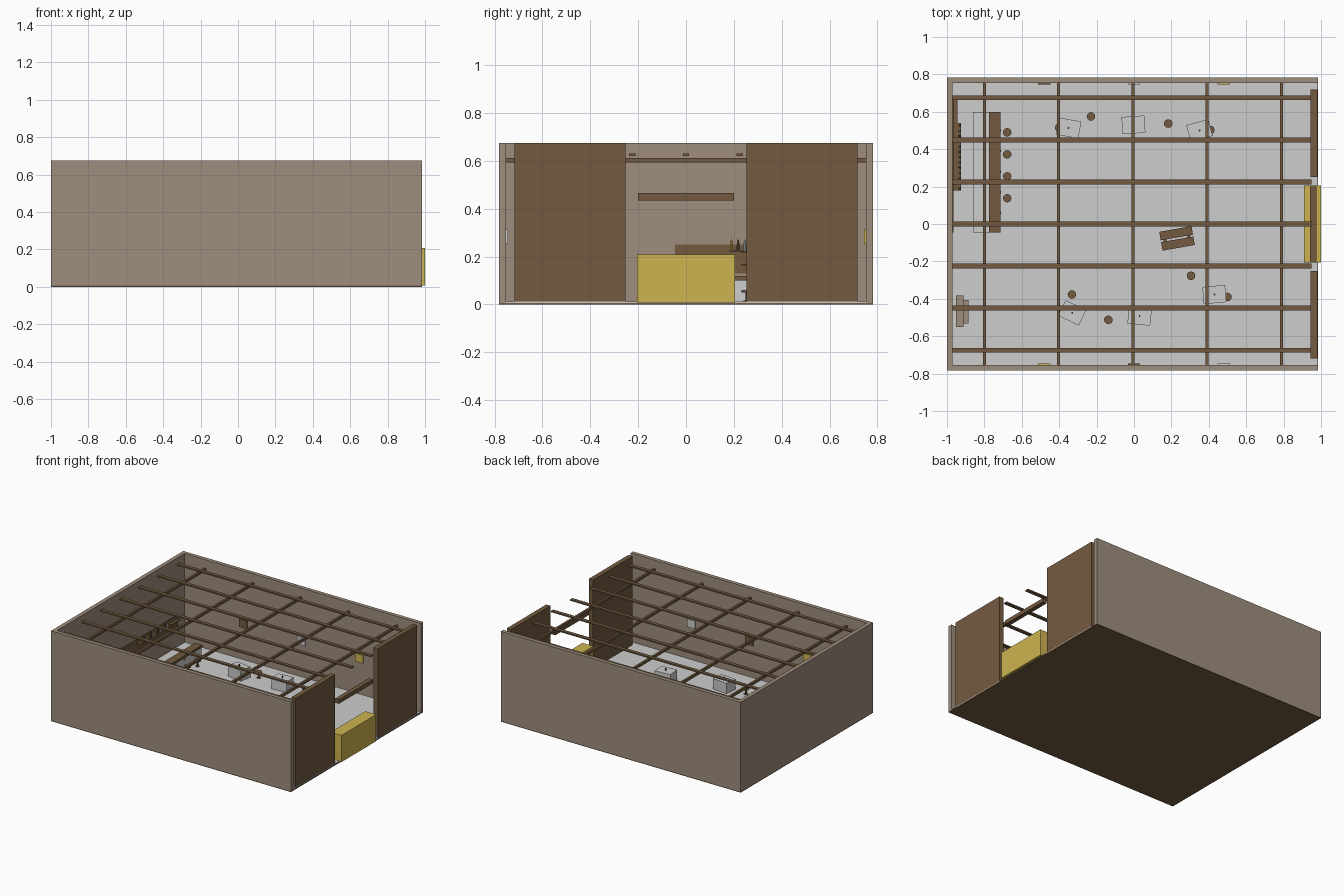
import bpy, bmesh, math
from mathutils import Matrix

if "Cube" in bpy.data.objects:
    bpy.data.objects.remove(bpy.data.objects["Cube"], do_unlink=True)


def material(name, r, g, b):
    lin = [((c / 255 + 0.055) / 1.055) ** 2.4 for c in (r, g, b)] + [1]
    m = bpy.data.materials.new(name)
    m.use_nodes = True
    m.diffuse_color = lin
    m.node_tree.nodes["Principled BSDF"].inputs["Base Color"].default_value = lin
    return m


PLASTER = material("plaster", 159, 142, 125)
WOOD = material("dark wood", 115, 91, 64)
GOLD = material("gold", 206, 180, 80)
GREY = material("pale grey", 205, 205, 206)


def finish(name, bm, mat):
    mesh = bpy.data.meshes.new(name)
    bm.to_mesh(mesh)
    bm.free()
    mesh.materials.append(mat)
    obj = bpy.data.objects.new(name, mesh)
    bpy.context.collection.objects.link(obj)
    return obj


def box(name, xs, ys, zs, mat, turn=0):
    """Box from ranges, optionally turned about its own vertical axis."""
    bm = bmesh.new()
    bmesh.ops.create_cube(bm, size=1)
    bmesh.ops.scale(bm, verts=bm.verts, vec=[r[1] - r[0] for r in (xs, ys, zs)])
    obj = finish(name, bm, mat)
    obj.location = [(r[0] + r[1]) / 2 for r in (xs, ys, zs)]
    obj.rotation_euler.z = math.radians(turn)
    return obj


def block(name, x, y, w, d, z0, z1, mat, turn=0):
    return box(name, (x - w / 2, x + w / 2), (y - d / 2, y + d / 2), (z0, z1), mat, turn)


def cylinder(name, x, y, r, z0, z1, mat, sides=12, top=None):
    bm = bmesh.new()
    bmesh.ops.create_cone(bm, cap_ends=True, segments=sides, radius1=r,
                          radius2=r if top is None else top, depth=z1 - z0,
                          matrix=Matrix.Translation((0, 0, (z0 + z1) / 2)))
    obj = finish(name, bm, mat)
    obj.location = (x, y, 0)
    return obj


# Shell: base slab, floor and three full walls
H, W = 0.675, 0.782
box("base_slab", (-1, 0.985), (-W, W), (0, 0.006), WOOD)
box("floor", (-0.98, 0.982), (-0.765, 0.765), (0.006, 0.012), GREY)
box("left_wall", (-1, -0.97), (-W, W), (0.006, H), PLASTER)
for side, name in ((-1, "front_wall"), (1, "back_wall")):
    ys = sorted((side * 0.753, side * W))
    box(name, (-0.97, 0.985), ys, (0.006, H), PLASTER)
    # Entrance panels
    ys = sorted((side * 0.252, side * 0.718))
    box("entrance_panel", (0.945, 0.98), ys, (0.012, H), WOOD)

# Entrance: low gold door and lintel
box("door", (0.91, 1), (-0.205, 0.205), (0.008, 0.208), GOLD)
box("door_lintel", (0.942, 0.975), (-0.2, 0.2), (0.435, 0.465), WOOD)

# Ceiling grid: cross beams below, long rafters above
for i in range(5):
    x = -0.8 + i * 0.397
    block("cross_beam", x, 0, 0.016, 1.506, 0.593, 0.611, WOOD)
for i in range(-3, 4):
    block("rafter", -0.01, i * 0.225, 1.92, 0.026, 0.62, 0.63, WOOD)

# Bar counter with gold taps
box("bar_body", (-0.86, -0.722), (-0.045, 0.6), (0.012, 0.1), GREY)
box("bar_top", (-0.775, -0.715), (-0.045, 0.6), (0.1, 0.118), WOOD)
for i in range(5):
    block("bar_bracket", -0.716, 0.06 + i * 0.11, 0.012, 0.012, 0.085, 0.1, GOLD)

# Bottle shelves on the left wall
box("shelf_back", (-0.97, -0.964), (-0.045, 0.67), (0.13, 0.25), WOOD)
for z in (0.16, 0.215):
    box("bottle_shelf", (-0.964, -0.945), (0.23, 0.67), (z, z + 0.008), WOOD)
box("bottle_ledge", (-0.964, -0.925), (0.18, 0.54), (0.222, 0.226), WOOD)
for i in range(13):
    y = 0.19 + i * 0.028
    mat = (GOLD, WOOD, GREY)[i % 3]
    cylinder("bottle", -0.932, y, 0.006, 0.226, 0.25, mat, 8)
    cylinder("bottle_neck", -0.932, y, 0.006, 0.25, 0.272, mat, 8, 0.002)


# Stools: round seat on a post and foot
def stool(x, y):
    cylinder("stool_seat", x, y, 0.023, 0.05, 0.06, WOOD)
    cylinder("stool_post", x, y, 0.006, 0.016, 0.05, WOOD, 8)
    cylinder("stool_foot", x, y, 0.015, 0.012, 0.016, WOOD)


for y in (0.49, 0.372, 0.255, 0.138):
    stool(-0.678, y)
for x, y in ((-0.4, 0.515), (-0.23, 0.575), (0.183, 0.537), (0.408, 0.502),
             (-0.332, -0.377), (-0.137, -0.512), (0.305, -0.277), (0.5, -0.39)):
    stool(x, y)

# Tables with a small candle
for x, y, turn in ((-0.35, 0.513, -10), (-0.003, 0.53, 4), (0.35, 0.5, 15),
                   (-0.33, -0.475, -25), (0.03, -0.492, -6), (0.43, -0.377, 5)):
    block("table", x, y, 0.122, 0.092, 0.012, 0.09, GREY, turn)
    cylinder("candle", x, y, 0.005, 0.09, 0.105, WOOD, 8)

# Central plank table
T = math.radians(10)
for s in (-1, 1):
    x, y = 0.23 - s * 0.028 * math.sin(T), -0.077 + s * 0.028 * math.cos(T)
    block("plank", x, y, 0.175, 0.046, 0.07, 0.085, WOOD, 10)
    x, y = 0.23 + s * 0.065 * math.cos(T), -0.077 + s * 0.065 * math.sin(T)
    block("plank_table_leg", x, y, 0.015, 0.09, 0.012, 0.07, WOOD, 10)

# Hearth in the left corner
box("hearth_slab", (-0.97, -0.872), (-0.57, -0.37), (0.012, 0.02), GREY)
box("hearth_back", (-0.952, -0.912), (-0.55, -0.383), (0.02, 0.12), PLASTER)
box("hearth_front", (-0.912, -0.886), (-0.532, -0.407), (0.02, 0.06), PLASTER)

# Wall plaques
for x, front, back in ((-0.48, GOLD, WOOD), (0, WOOD, GREY), (0.48, GREY, GOLD)):
    block("front_plaque", x, -0.749, 0.065, 0.008, 0.252, 0.312, front)
    block("back_plaque", x, 0.749, 0.065, 0.008, 0.252, 0.312, back)
